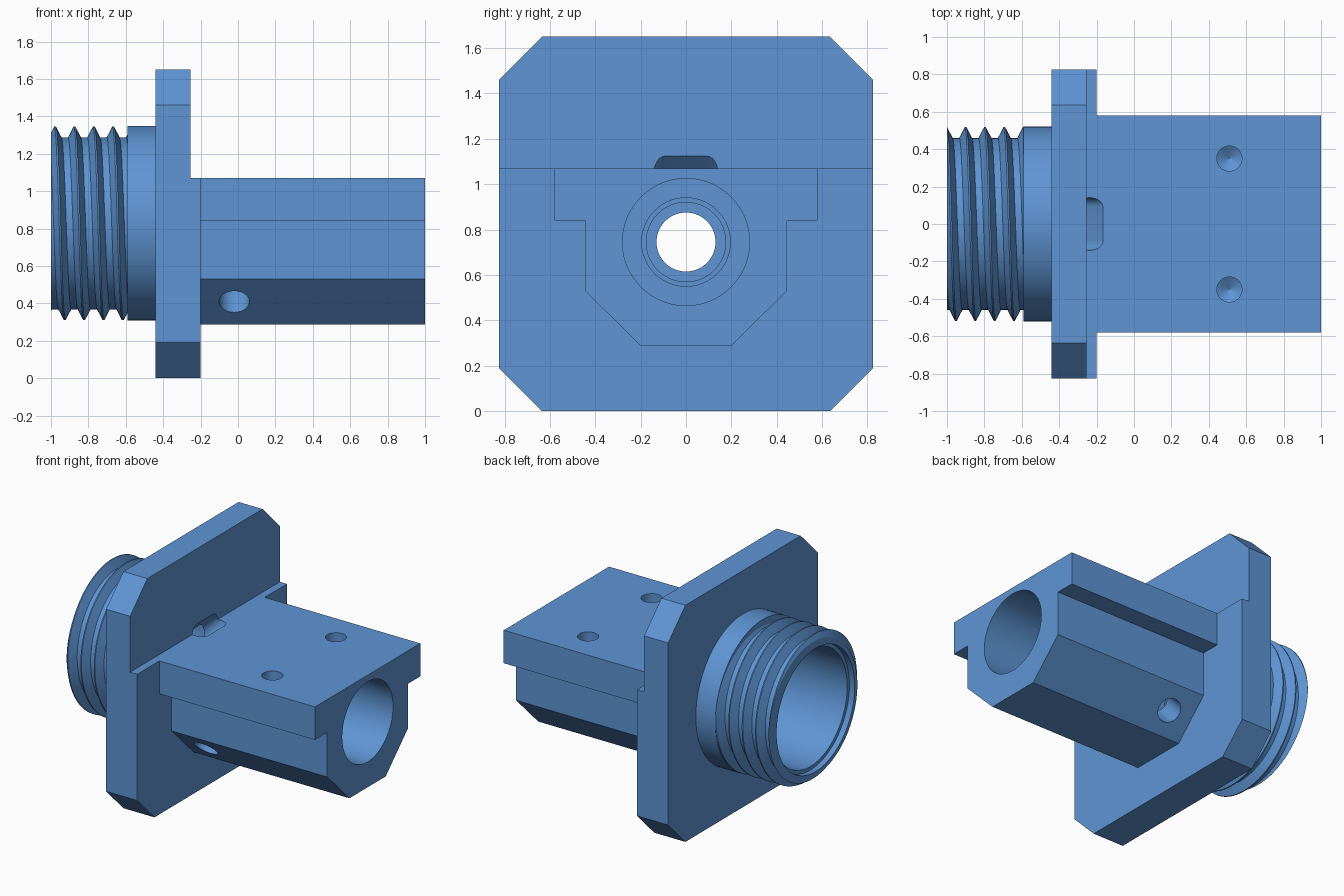
import bpy, bmesh, math
from mathutils import Vector, Matrix

if "Cube" in bpy.data.objects:
    bpy.data.objects.remove(bpy.data.objects["Cube"])

blue = bpy.data.materials.new("flat blue")
blue.diffuse_color = (0.112, 0.30, 0.66, 1)
blue.use_nodes = True
blue.node_tree.nodes["Principled BSDF"].inputs["Base Color"].default_value = blue.diffuse_color
NECK_Z, BORE_Z = 0.828, 0.745      # axis heights of threaded neck and front bore


def finish(bm, name):
    bmesh.ops.recalc_face_normals(bm, faces=bm.faces)
    me = bpy.data.meshes.new(name)
    bm.to_mesh(me)
    bm.free()
    me.materials.append(blue)
    ob = bpy.data.objects.new(name, me)
    bpy.context.collection.objects.link(ob)
    return ob


def prism(name, pts, a, b, mat=None):
    """Extrude a (y, z) outline along x from a to b."""
    bm = bmesh.new()
    f = bm.faces.new([bm.verts.new((a, y, z)) for y, z in pts])
    r = bmesh.ops.extrude_face_region(bm, geom=[f])
    bmesh.ops.translate(bm, vec=(b - a, 0, 0),
                        verts=[v for v in r["geom"] if isinstance(v, bmesh.types.BMVert)])
    if mat:
        bm.transform(mat)
    return finish(bm, name)


def rod(name, start, direction, profile, n=96):
    """Turned solid: profile of (distance, radius) along a direction."""
    bm = bmesh.new()
    rings = []
    for d, r in profile:
        rings.append([bm.verts.new((r * math.cos(t), r * math.sin(t), d))
                      for t in (2 * math.pi * i / n for i in range(n))])
    for p, q in zip(rings, rings[1:]):
        for i in range(n):
            j = (i + 1) % n
            bm.faces.new((p[i], p[j], q[j], q[i]))
    bm.faces.new(rings[0])
    bm.faces.new(rings[-1])
    rot = Vector(direction).to_track_quat('Z', 'Y').to_matrix().to_4x4()
    bm.transform(Matrix.Translation(start) @ rot)
    return finish(bm, name)


def combine(body, other, op):
    """Apply a boolean to the body and remove the tool object."""
    m = body.modifiers.new(op, 'BOOLEAN')
    m.operation, m.object, m.solver = op, other, 'EXACT'
    bpy.context.view_layer.objects.active = body
    bpy.ops.object.modifier_apply(modifier=m.name)
    bpy.data.objects.remove(other)


def thread(name, x0, x1, pitch=0.1035, crest=0.518, root=0.46, n=96):
    """Single-start helical thread with flat roots, trimmed at both ends."""
    start, tip, foot = -0.978, 0.004, 0.034

    def radius(x, t):
        d = abs((x - start - pitch * t + pitch / 2) % pitch - pitch / 2)
        k = min(max((d - tip) / (foot - tip), 0), 1)
        return crest + (root - crest) * k

    bm = bmesh.new()
    cache = {}

    def vert(j, x):
        x = min(max(x, x0), x1)
        key = (j % n, round(x, 5))
        if key not in cache:
            a = 2 * math.pi * j / n
            r = radius(x, j / n)
            cache[key] = bm.verts.new((x, -r * math.sin(a), NECK_Z + r * math.cos(a)))
        return cache[key]

    knots = [start + pitch * k + o for k in range(-3, 8) for o in (-foot, -tip, tip, foot)]
    for j in range(n):
        s0, s1 = pitch * j / n, pitch * (j + 1) / n
        for a, b in zip(knots, knots[1:]):
            quad = [vert(j, a + s0), vert(j + 1, a + s1), vert(j + 1, b + s1), vert(j, b + s0)]
            quad = list(dict.fromkeys(quad))
            if len(quad) > 2:
                bm.faces.new(quad)
    for x in (x0, x1):
        bm.faces.new([vert(j, x) for j in range(n)])
    bmesh.ops.triangulate(bm, faces=[f for f in bm.faces if len(f.verts) == 4])
    return finish(bm, name)


def mirrored(half):
    return half + [(-y, z) for y, z in reversed(half)]


# Square flange with chamfered corners
body = prism("threaded_socket_mount",
             mirrored([(0.635, 0), (0.825, 0.19), (0.825, 1.46), (0.635, 1.65)]), -0.44, -0.2)

# Front block with stepped sides and a chamfered underside
block = prism("block", mirrored([(0.2, 0.288), (0.445, 0.53), (0.445, 0.84),
                                 (0.58, 0.84), (0.58, 1.2)]), -0.3, 1.0)
combine(body, block, 'UNION')

# Trim flat top of the block and the shelf on the flange
trim = prism("trim", mirrored([(1, 1.07), (1, 2)]), -0.255, 1.2)
combine(body, trim, 'DIFFERENCE')

# Collar and threaded neck
combine(body, rod("collar", (-0.59, 0, NECK_Z), (1, 0, 0), [(0, 0.52), (0.2, 0.52)]), 'UNION')
combine(body, thread("thread", -1.0, -0.57), 'UNION')

# Neck cavity with a wider mouth
combine(body, rod("cavity", (-1.1, 0, NECK_Z), (1, 0, 0),
                  [(0, 0.43), (0.14, 0.43), (0.14, 0.405), (0.74, 0.405)]), 'DIFFERENCE')

# Stepped bore from the block end through to the cavity
combine(body, rod("bore", (1.1, 0, BORE_Z), (-1, 0, 0),
                  [(0, 0.28), (1.26, 0.28), (1.26, 0.195), (1.32, 0.195), (1.32, 0.175),
                   (1.38, 0.175), (1.38, 0.13), (1.6, 0.13)]), 'DIFFERENCE')

# Blind drilled holes in the top and radial screw holes in the lower chamfers
for s in (-1, 1):
    combine(body, rod("top_hole", (0.51, s * 0.35, 1.2), (0, 0, -1),
                      [(0, 0.067), (0.36, 0.067), (0.4, 0.001)], 48), 'DIFFERENCE')
    combine(body, rod("screw_hole", (-0.02, s * 0.423, 0.309), (0, -s, 1),
                      [(0, 0.081), (0.38, 0.081)], 48), 'DIFFERENCE')

# Slanted cable slot with rounded ends from the shelf down into the cavity
arc = [math.pi * (i / 12 - 0.5) for i in range(13)]
half = [(0.09 + 0.051 * math.cos(a), 0.051 * math.sin(a)) for a in arc]
tilt = Matrix.Translation((-0.21, 0, 1.0975)) @ Matrix.Rotation(-math.pi / 4, 4, 'Y')
combine(body, prism("slot", mirrored(half), -0.3, 0.3, tilt), 'DIFFERENCE')

body.select_set(True)
bpy.context.view_layer.objects.active = body
bpy.ops.object.shade_smooth_by_angle(angle=math.radians(25))
